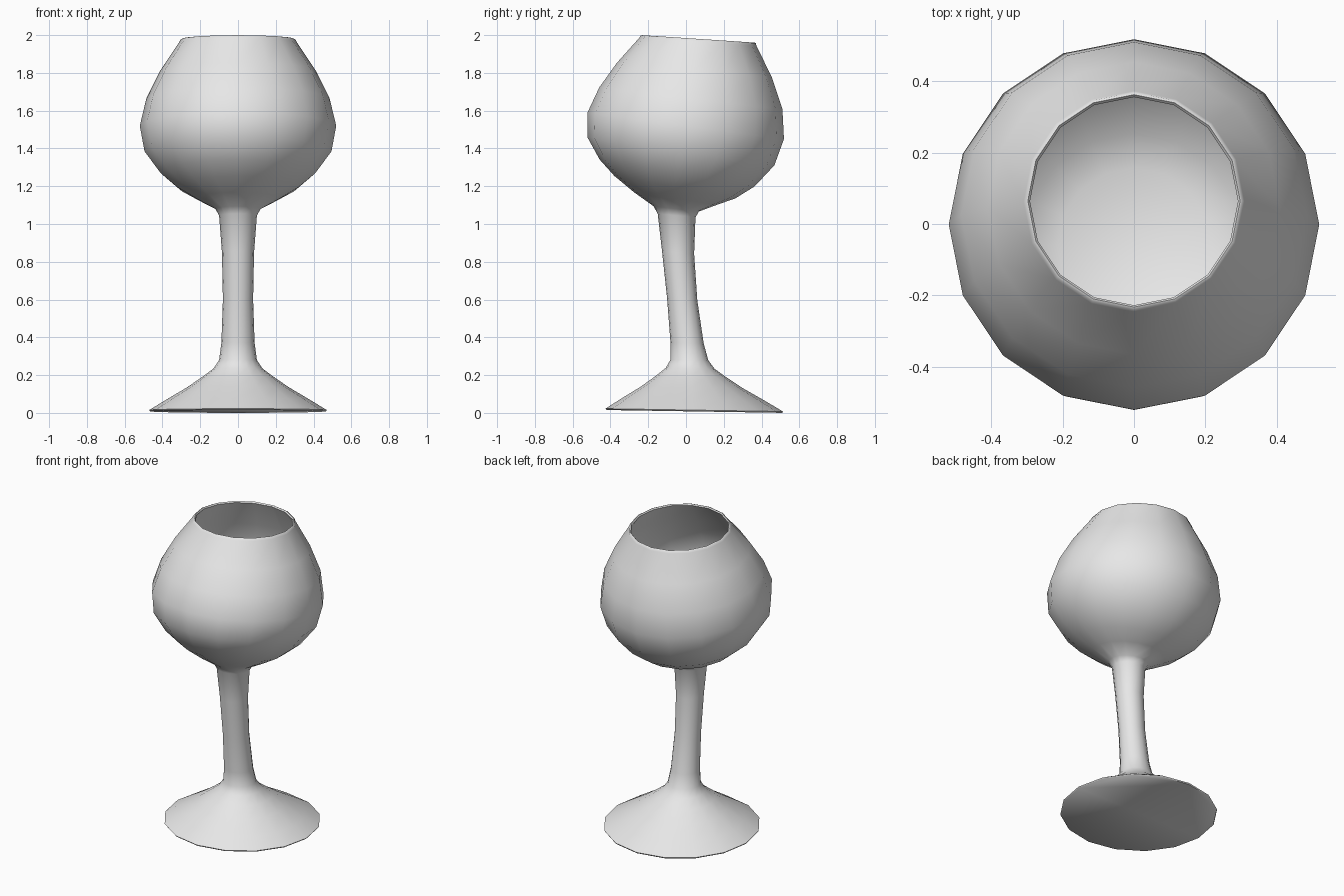
import bpy
import bmesh
import math

SIDES = 16
WALL = 0.012

# Bent centre line: height, y offset, slope of the ring
AXIS = [(0, .045, -.016), (.28, .018, -.02), (.45, -.005, -.05),
        (.8, -.04, -.08), (1.05, -.05, -.1), (1.2, -.06, -.19),
        (1.385, -.027, -.15), (1.66, .025, -.12), (1.98, .065, -.066)]

# Outer profiles: radius, height
FOOT_AND_STEM = [(.465, .0077), (.47, .015), (.38, .07), (.27, .135), (.19, .19),
                 (.13, .235), (.1, .28), (.088, .37), (.08, .6), (.085, .85), (.1, 1.045)]
BOWL = [(.12, 1.08), (.22, 1.135), (.32, 1.195), (.41, 1.27), (.495, 1.385),
        (.52, 1.52), (.485, 1.665), (.41, 1.815), (.31, 1.965)]
LIP = [(.305, 1.977), (.298, 1.98), (.292, 1.972)]


def bend(z):
    for low, high in zip(AXIS, AXIS[1:]):
        if z <= high[0]:
            break
    t = (z - low[0]) / (high[0] - low[0])
    return [a + (b - a) * t for a, b in zip(low[1:], high[1:])]


def add_ring(bm, radius, z):
    offset, slope = bend(z)
    ring = []
    for i in range(SIDES):
        angle = math.tau * i / SIDES
        x, y = radius * math.cos(angle), radius * math.sin(angle)
        ring.append(bm.verts.new((x, y + offset, z + slope * y)))
    return ring


def inner_wall():
    # Follow the bowl downwards, one wall thickness inside it
    points = []
    for i in range(len(BOWL) - 2, 0, -1):
        (r0, z0), (r1, z1) = BOWL[i - 1], BOWL[i + 1]
        length = math.hypot(r1 - r0, z1 - z0)
        r, z = BOWL[i]
        points.append((r - WALL * (z1 - z0) / length, z + WALL * (r1 - r0) / length))
    return points


scene_cube = bpy.data.objects.get("Cube")
if scene_cube:
    bpy.data.objects.remove(scene_cube)

grey = bpy.data.materials.new("light grey")
grey.use_nodes = True
colour = (.8, .8, .8, 1)
grey.diffuse_color = colour
grey.node_tree.nodes["Principled BSDF"].inputs["Base Color"].default_value = colour

# Loft the whole goblet from foot, over the lip, down to the bowl floor
bm = bmesh.new()
rings = [add_ring(bm, r, z) for r, z in FOOT_AND_STEM + BOWL + LIP + inner_wall()]
for a, b in zip(rings, rings[1:]):
    for i in range(SIDES):
        j = (i + 1) % SIDES
        bm.faces.new((a[i], a[j], b[j], b[i]))

# Close the underside of the foot and the bowl floor
bm.faces.new(rings[0][::-1])
bm.faces.new(rings[-1])

mesh = bpy.data.meshes.new("goblet")
bm.to_mesh(mesh)
bm.free()
goblet = bpy.data.objects.new("goblet", mesh)
goblet.data.materials.append(grey)
bpy.context.collection.objects.link(goblet)
bpy.context.view_layer.objects.active = goblet
goblet.select_set(True)
bpy.ops.object.shade_smooth_by_angle(angle=math.radians(60))
